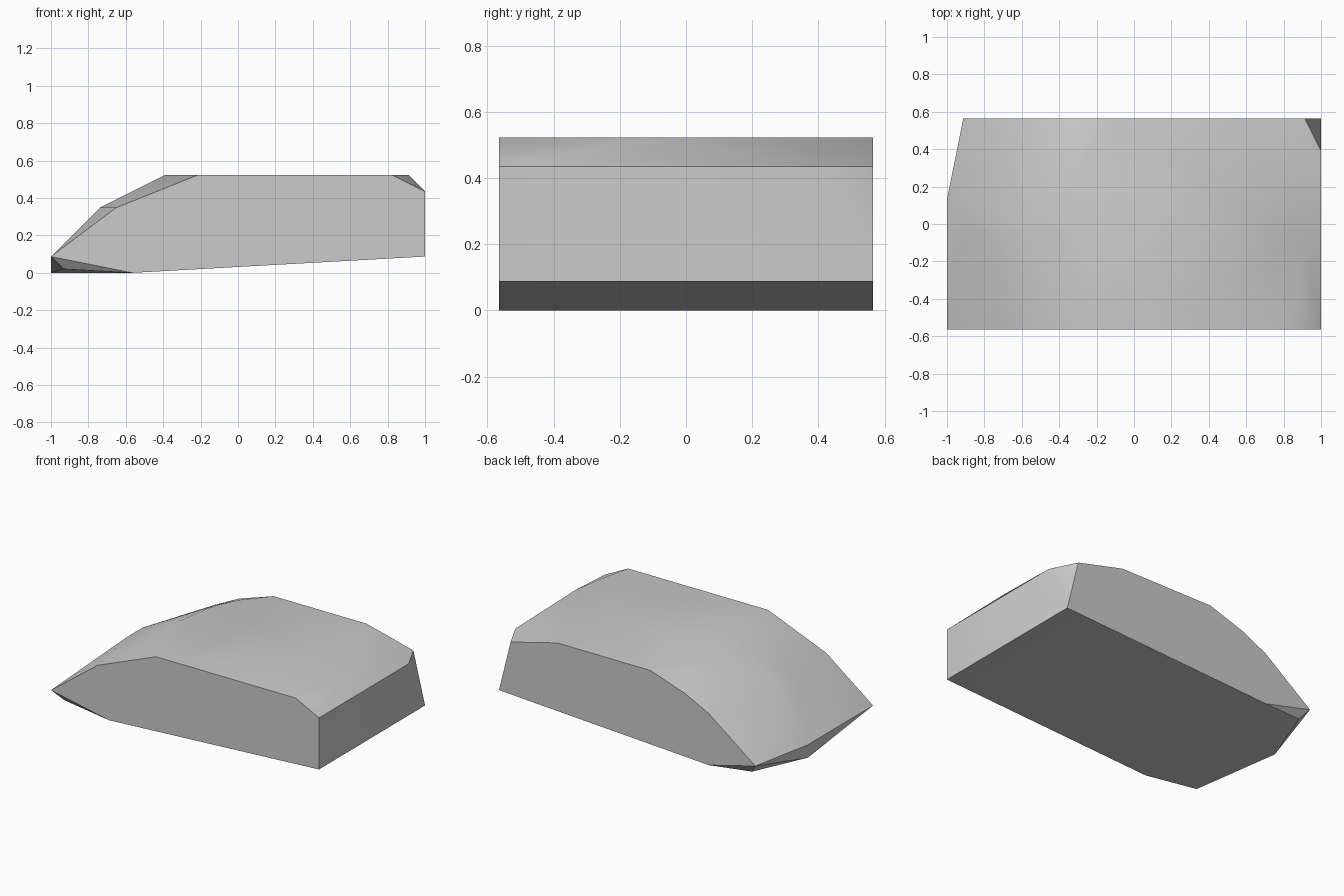
import bpy
import bmesh
import math

cube = bpy.data.objects.get("Cube")
if cube:
    bpy.data.objects.remove(cube, do_unlink=True)

# Plain grey finish
grey = bpy.data.materials.new("plain grey")
grey.use_nodes = True
colour = (0.6, 0.6, 0.6, 1)
grey.diffuse_color = colour
grey.node_tree.nodes["Principled BSDF"].inputs["Base Color"].default_value = colour

SIDE = 0.565
NOSE, EAVE, TOP = 0.087, 0.348, 0.522

# Side profiles as (x, z)
front_profile = [(-1, NOSE), (-0.652, EAVE), (-0.217, TOP), (0.826, TOP),
                 (1, 0.435), (1, NOSE), (-0.565, 0)]
back_profile = [(-0.913, NOSE), (-0.565, EAVE), (-0.391, 0.435), (-0.13, TOP),
                (0.565, TOP), (0.913, 0.435), (1, NOSE), (-0.565, 0)]

# Bulges between the two sides, as (x, y) outlines at one height
bulges = {
    TOP: [(-0.391, -0.04), (-0.345, 0.25), (-0.27, 0.4), (0.913, -0.13), (0.87, -0.39)],
    EAVE: [(-0.739, -0.13), (-0.739, 0.04)],
    0.435: [(1, 0.391)],
    NOSE: [(-1, 0.13)],
    0.02: [(-0.93, -0.52), (-0.86, 0.525)],
    0: [(-1, 0.13)],
}

points = [(x, -SIDE, z) for x, z in front_profile]
points += [(x, SIDE, z) for x, z in back_profile]
points += [(x, y, z) for z, outline in bulges.items() for x, y in outline]

# Wrap a tight shell around the outlines
bm = bmesh.new()
for p in points:
    bm.verts.new(p)
bmesh.ops.convex_hull(bm, input=bm.verts)
bmesh.ops.delete(bm, geom=[v for v in bm.verts if not v.link_faces], context='VERTS')
bmesh.ops.dissolve_limit(bm, angle_limit=math.radians(0.5),
                         verts=bm.verts, edges=bm.edges)
bmesh.ops.recalc_face_normals(bm, faces=bm.faces)

mesh = bpy.data.meshes.new("wedge_shell")
bm.to_mesh(mesh)
bm.free()
mesh.materials.append(grey)
shell = bpy.data.objects.new("wedge_shell", mesh)
bpy.context.collection.objects.link(shell)

# Soft top, crisp rims
bpy.ops.object.select_all(action='DESELECT')
shell.select_set(True)
bpy.context.view_layer.objects.active = shell
bpy.ops.object.shade_smooth_by_angle(angle=math.radians(35))
